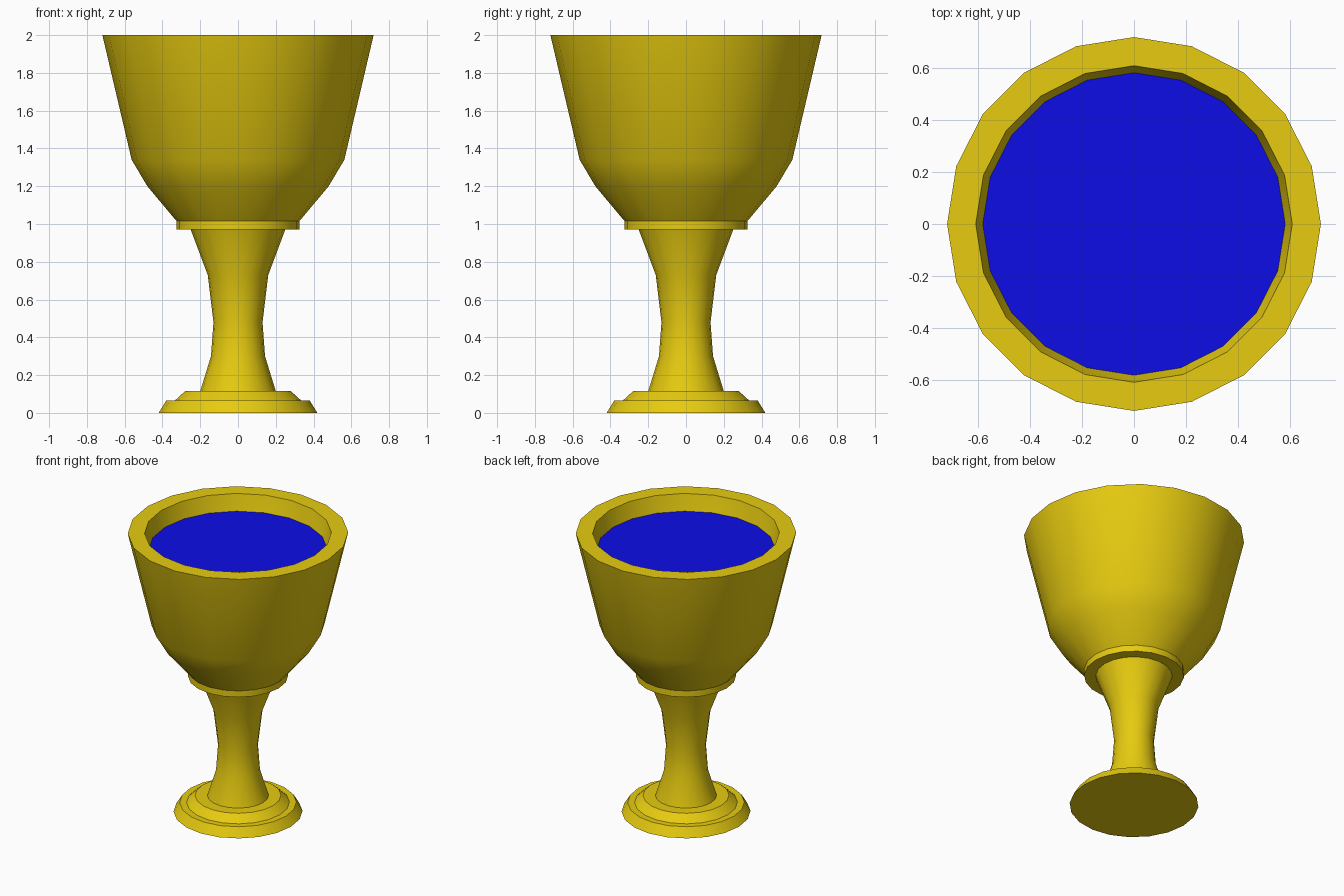
import bpy
import bmesh
from math import cos, sin, radians, tau

SIDES = 20

cube = bpy.data.objects.get("Cube")
if cube:
    bpy.data.objects.remove(cube, do_unlink=True)


def make_material(name, colour):
    mat = bpy.data.materials.new(name)
    mat.use_nodes = True
    mat.diffuse_color = colour
    mat.node_tree.nodes["Principled BSDF"].inputs["Base Color"].default_value = colour
    return mat


def lathe(name, profile, mat):
    """Spin (radius, height) points around z, closing both ends with flat caps."""
    bm = bmesh.new()
    rings = [[bm.verts.new((r * cos(tau * i / SIDES), r * sin(tau * i / SIDES), z))
              for i in range(SIDES)] for r, z in profile]
    for low, high in zip(rings, rings[1:]):
        for i in range(SIDES):
            j = (i + 1) % SIDES
            bm.faces.new((low[i], low[j], high[j], high[i]))
    bm.faces.new(rings[0][::-1])
    bm.faces.new(rings[-1])
    mesh = bpy.data.meshes.new(name)
    bm.to_mesh(mesh)
    bm.free()
    mesh.materials.append(mat)
    obj = bpy.data.objects.new(name, mesh)
    bpy.context.collection.objects.link(obj)
    bpy.ops.object.select_all(action="DESELECT")
    obj.select_set(True)
    bpy.context.view_layer.objects.active = obj
    bpy.ops.object.shade_smooth_by_angle(angle=radians(35))
    return obj


gold = make_material("gold", (0.8, 0.6, 0.005, 1))
blue = make_material("blue_liquid", (0.004, 0.004, 0.8, 1))

# Stepped foot, waisted stem, collar and hollow bowl in one turned piece
lathe("goblet", [
    (0.42, 0), (0.38, 0.065), (0.335, 0.065), (0.28, 0.115),      # foot
    (0.2, 0.115), (0.143, 0.3), (0.13, 0.48), (0.16, 0.73), (0.25, 0.97),  # stem
    (0.325, 0.97), (0.325, 1.015),                                # collar
    (0.48, 1.2), (0.563, 1.34), (0.718, 2),                       # outer bowl
    (0.608, 2), (0.46, 1.36), (0.38, 1.24), (0.24, 1.08),         # inner bowl
], gold)

# Drink filling the bowl to just below the rim
lathe("liquid", [(0.23, 1.09), (0.37, 1.25), (0.45, 1.37), (0.581, 1.885)], blue)
